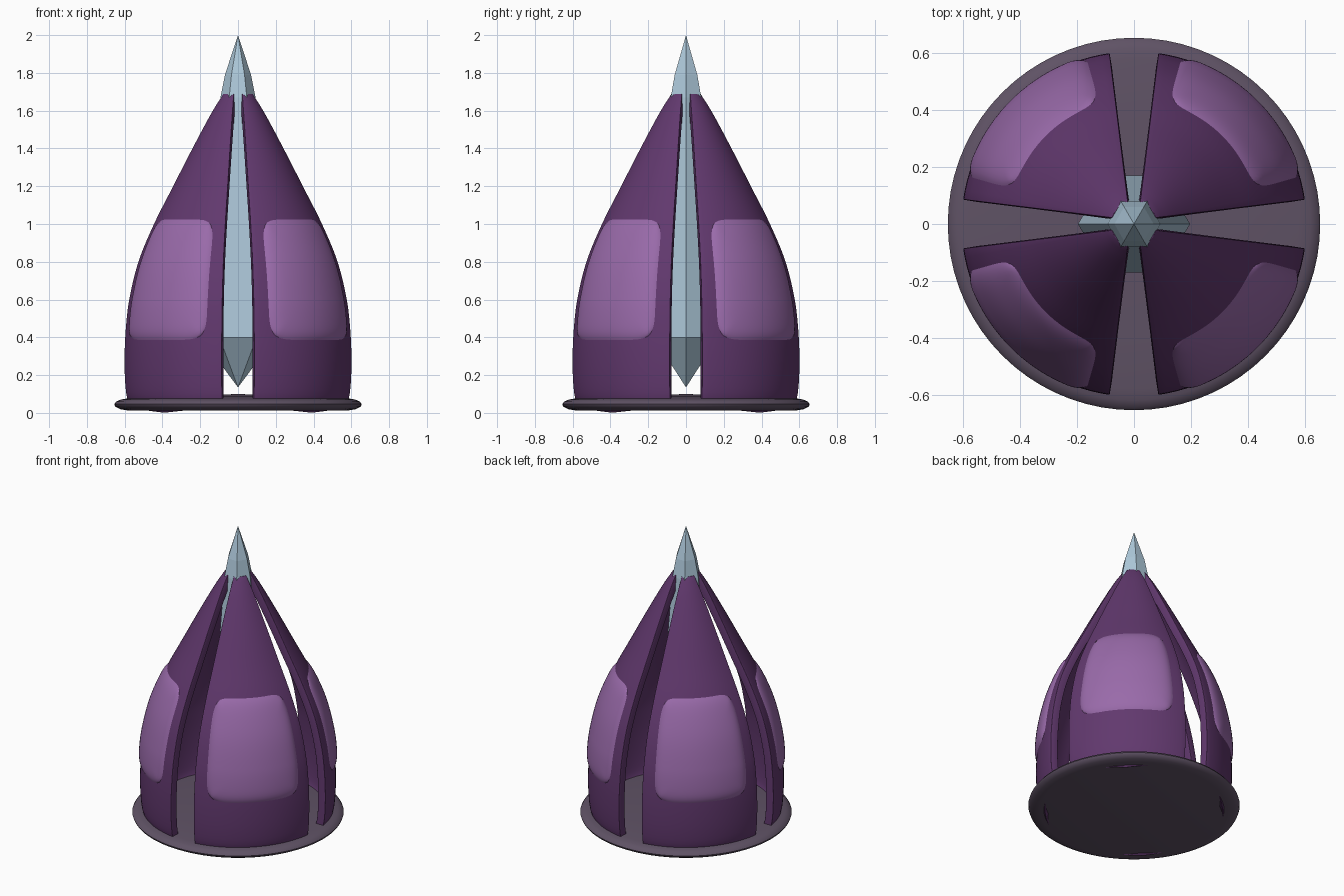
import bpy, bmesh, math
from math import sin, cos, asin, radians, pi

cube = bpy.data.objects.get("Cube")
if cube:
    bpy.data.objects.remove(cube, do_unlink=True)


def material(name, rgb):
    m = bpy.data.materials.new(name)
    m.use_nodes = True
    m.diffuse_color = (*rgb, 1)
    bsdf = next(n for n in m.node_tree.nodes if n.type == 'BSDF_PRINCIPLED')
    bsdf.inputs["Base Color"].default_value = (*rgb, 1)
    return m


dark_purple = material("dark purple", (0.12, 0.04, 0.155))
light_purple = material("light purple", (0.32, 0.145, 0.40))
grey_purple = material("grey purple", (0.115, 0.085, 0.13))
pale_blue = material("pale blue", (0.42, 0.58, 0.70))


def make_object(name, bm, mat, smooth=True):
    bmesh.ops.recalc_face_normals(bm, faces=bm.faces)
    mesh = bpy.data.meshes.new(name)
    bm.to_mesh(mesh)
    bm.free()
    mesh.materials.append(mat)
    ob = bpy.data.objects.new(name, mesh)
    bpy.context.collection.objects.link(ob)
    if smooth:
        bpy.ops.object.select_all(action='DESELECT')
        ob.select_set(True)
        bpy.context.view_layer.objects.active = ob
        bpy.ops.object.shade_smooth_by_angle(angle=radians(50))
    return ob


def lathe(name, profile, sides, mat, smooth):
    """Revolve (radius, z) points around z."""
    bm = bmesh.new()
    rings = []
    for r, z in profile:
        n = sides if r > 0 else 1
        rings.append([bm.verts.new((r * cos(2 * pi * i / sides), r * sin(2 * pi * i / sides), z))
                      for i in range(n)])
    for a, b in zip(rings, rings[1:]):
        for i in range(sides):
            j = (i + 1) % sides
            quad = [a[i % len(a)], a[j % len(a)], b[j % len(b)], b[i % len(b)]]
            bm.faces.new(list(dict.fromkeys(quad)))
    return make_object(name, bm, mat, smooth)


def grid(columns, rows, place):
    """Sheet of quads, place(u, v) with u and v from -1 to 1."""
    bm = bmesh.new()
    v = [[bm.verts.new(place(2 * i / columns - 1, 2 * j / rows - 1))
          for i in range(columns + 1)] for j in range(rows + 1)]
    for j in range(rows):
        for i in range(columns):
            bm.faces.new((v[j][i], v[j][i + 1], v[j + 1][i + 1], v[j + 1][i]))
    return bm


# Outer silhouette of the petals as (z, radius)
OUTLINE = [(0, .55), (.06, .588), (.15, .603), (.3, .607), (.45, .6), (.6, .582), (.8, .533),
           (1.0, .45), (1.2, .348), (1.4, .245), (1.6, .137), (1.69, .08)]


def outline_radius(z):
    """Smooth curve through the outline points."""
    k = max(i for i in range(len(OUTLINE) - 1) if OUTLINE[i][0] <= z or i == 0)

    def slope(i):
        a, b = OUTLINE[max(i - 1, 0)], OUTLINE[min(i + 1, len(OUTLINE) - 1)]
        return (b[1] - a[1]) / (b[0] - a[0])
    (z0, r0), (z1, r1) = OUTLINE[k], OUTLINE[k + 1]
    h = z1 - z0
    t = (z - z0) / h
    return ((2 * t**3 - 3 * t**2 + 1) * r0 + (t**3 - 2 * t**2 + t) * h * slope(k)
            + (3 * t**2 - 2 * t**3) * r1 + (t**3 - t**2) * h * slope(k + 1))


def petal_point(u, v):
    s = (v + 1) / 2
    low = .018 * min(1, abs(u) * 1.6)       # bottom edge sags in the middle
    z = low + s * (1.69 - low)
    r = outline_radius(z)
    half = pi / 4 - radians(7) - asin(.012 / r)
    a = pi / 4 + u * half
    return r * cos(a), r * sin(a), z


def pad_point(u, v):
    # rounded corners, with a raised middle that rolls into the petal
    across = u * (1 - .13 * abs(v) ** 8)
    z = .705 + .33 * v * (1 - .1 * abs(u) ** 8)
    edge = max(abs(u), abs(v))
    r = outline_radius(z) + .022 * (1 - edge ** 10) - .006
    a = pi / 4 + across * radians(30)
    return r * cos(a), r * sin(a), z


# Base plate
lathe("base_plate", [(0, .012), (.58, .012), (.625, .02), (.65, .034), (.655, .046), (.645, .06),
                     (.62, .071), (.58, .077), (.4, .086), (0, .1)], 72, grey_purple, True)

# Central crystal
lathe("crystal", [(0, .135), (.197, .4), (.093, 1.67), (.069, 1.79), (0, 2)], 6, pale_blue, False)

# Four petals, each with a cushioned pad
for k, corner in enumerate(("back_left", "back_right", "front_right", "front_left")):
    petal = make_object("petal_" + corner, grid(24, 56, petal_point), dark_purple)
    solid = petal.modifiers.new("thickness", 'SOLIDIFY')
    solid.thickness = .05
    solid.offset = -1
    bevel = petal.modifiers.new("soft_edges", 'BEVEL')
    bevel.width = .012
    bevel.segments = 3
    bevel.limit_method = 'ANGLE'
    bevel.angle_limit = radians(50)
    pad = make_object("pad_" + corner, grid(36, 36, pad_point), light_purple)
    for ob in (petal, pad):
        ob.rotation_euler.z = k * pi / 2
